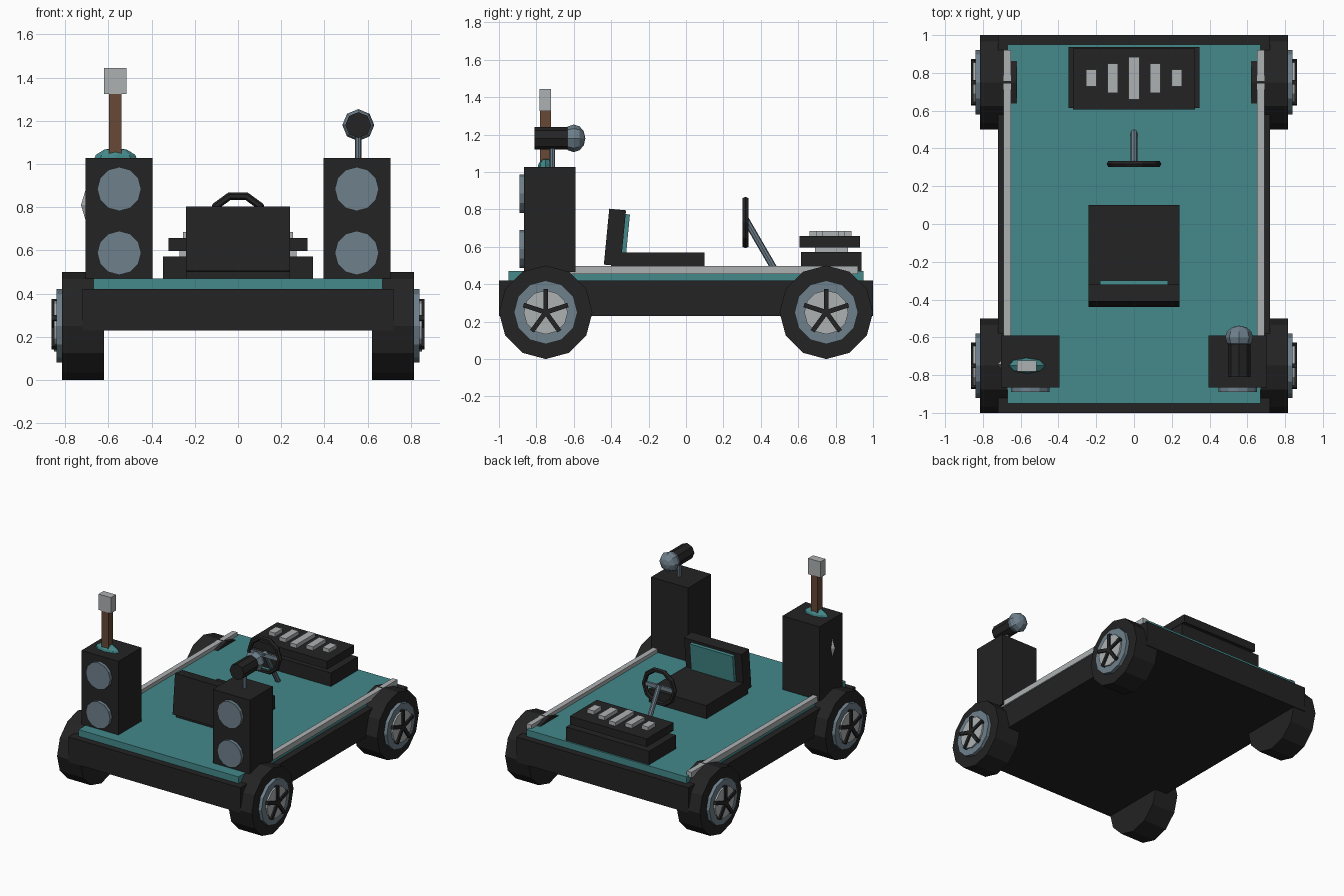
import bpy, math
from mathutils import Vector, Matrix

if "Cube" in bpy.data.objects:
    bpy.data.objects.remove(bpy.data.objects["Cube"])


def mat(name, rgb):
    m = bpy.data.materials.new(name)
    m.diffuse_color = (*rgb, 1)
    m.use_nodes = True
    m.node_tree.nodes["Principled BSDF"].inputs["Base Color"].default_value = m.diffuse_color
    return m


BLACK = mat("black", (0.017, 0.017, 0.017))
TEAL = mat("teal", (0.058, 0.25, 0.26))
LIGHT = mat("light_grey", (0.42, 0.44, 0.45))
STEEL = mat("blue_grey", (0.155, 0.215, 0.26))
BROWN = mat("brown", (0.135, 0.066, 0.036))


def finish(name, m):
    o = bpy.context.object
    o.name = name
    o.data.materials.append(m)
    return o


def box(name, x, y, z, m, pivot=None, tilt=0.0):
    """Box from (min, max) ranges, optionally tilted about an x axis through its centre."""
    c = Vector(((x[0] + x[1]) / 2, (y[0] + y[1]) / 2, (z[0] + z[1]) / 2))
    bpy.ops.mesh.primitive_cube_add(size=1, location=c, rotation=(tilt, 0, 0))
    o = finish(name, m)
    o.scale = (x[1] - x[0], y[1] - y[0], z[1] - z[0])
    return o


def rod(name, a, b, r, sides, m):
    """Cylinder between two points."""
    a, b = Vector(a), Vector(b)
    d = b - a
    bpy.ops.mesh.primitive_cylinder_add(vertices=sides, radius=r, depth=d.length, location=(a + b) / 2)
    o = finish(name, m)
    o.rotation_euler = d.to_track_quat('Z', 'Y').to_euler()
    return o


def ball(name, c, radii, m, seg=8, rings=6, rot=(0, 0, 0)):
    bpy.ops.mesh.primitive_uv_sphere_add(segments=seg, ring_count=rings, radius=1, location=c, rotation=rot)
    o = finish(name, m)
    o.scale = radii
    return o


# chassis and deck
box("chassis", (-0.72, 0.72), (-1, 1), (0.23, 0.42), BLACK)
box("deck", (-0.67, 0.67), (-0.95, 0.95), (0.41, 0.47), TEAL)

for s, side in ((-1, "left"), (1, "right")):
    # side rails
    box(side + "_rail", sorted((s * 0.65, s * 0.69)), (-0.62, 0.92), (0.455, 0.498), LIGHT)

    # wheels
    for y, end in ((-0.75, "front"), (0.75, "rear")):
        n = f"{end}_{side}_"
        rod(n + "tyre", (s * 0.62, y, 0.25), (s * 0.815, y, 0.25), 0.25, 12, BLACK)
        rod(n + "rim", (s * 0.80, y, 0.25), (s * 0.84, y, 0.25), 0.17, 12, STEEL)
        rod(n + "hub", (s * 0.83, y, 0.25), (s * 0.852, y, 0.25), 0.118, 12, LIGHT)
        for k in range(5):
            a = math.tau * k / 5
            mid = Vector((s * 0.852, y + 0.0625 * math.sin(a), 0.25 + 0.0625 * math.cos(a)))
            bpy.ops.mesh.primitive_cube_add(size=1, location=mid, rotation=(-a, 0, 0))
            finish(f"{n}spoke_{k}", BLACK).scale = (0.024, 0.025, 0.125)

    # loudspeaker cabinets with two cones each
    box(side + "_speaker", sorted((s * 0.395, s * 0.705)), (-0.865, -0.59), (0.465, 1.027), BLACK)
    for k, z in enumerate((0.588, 0.884)):
        rod(f"{side}_speaker_cone_{k}", (s * 0.55, -0.85, z), (s * 0.55, -0.89, z), 0.102, 12, STEEL)

# guitar standing in the left cabinet
ball("guitar_lower_body", (-0.57, -0.745, 0.81), (0.157, 0.06, 0.14), LIGHT)
ball("guitar_upper_body", (-0.567, -0.75, 1.01), (0.105, 0.045, 0.065), TEAL)
box("guitar_neck", (-0.597, -0.54), (-0.78, -0.722), (0.9, 1.33), BROWN)
box("guitar_head", (-0.62, -0.517), (-0.782, -0.722), (1.325, 1.445), LIGHT)

# microphone on the right cabinet
rod("microphone_stand", (0.557, -0.715, 1.02), (0.557, -0.715, 1.16), 0.015, 8, STEEL)
rod("microphone_body", (0.557, -0.81, 1.18), (0.557, -0.6, 1.18), 0.06, 8, BLACK)
ball("microphone_head", (0.557, -0.6, 1.18), (0.074, 0.074, 0.062), STEEL, rot=(math.pi / 2, 0, 0))

# seat
box("seat_base", (-0.24, 0.24), (-0.40, 0.10), (0.465, 0.57), BLACK)
lean = -math.radians(5.5)
box("seat_back", (-0.24, 0.24), (-0.425, -0.335), (0.5, 0.8), BLACK, tilt=lean)
box("seat_pad", (-0.18, 0.18), (-0.345, -0.31), (0.56, 0.775), TEAL, tilt=lean)

# steering wheel, crossbar and column
bpy.ops.mesh.primitive_torus_add(major_segments=10, minor_segments=6, major_radius=0.127, minor_radius=0.018,
                                 location=(0, 0.318, 0.73), rotation=(math.pi / 2, 0, 0))
finish("steering_wheel", BLACK)
box("steering_crossbar", (-0.12, 0.12), (0.31, 0.326), (0.715, 0.745), STEEL)
rod("steering_column", (0, 0.32, 0.745), (0, 0.485, 0.46), 0.018, 8, STEEL)

# rear engine block: base, spacer, cover and stepped bars
box("engine_base", (-0.347, 0.347), (0.615, 0.937), (0.465, 0.572), BLACK)
box("engine_spacer", (-0.27, 0.27), (0.69, 0.865), (0.57, 0.6), LIGHT)
box("engine_cover", (-0.322, 0.322), (0.607, 0.93), (0.596, 0.657), BLACK)
for k in range(-2, 3):
    x = 0.1135 * k
    h = (0.112, 0.078, 0.045)[abs(k)]
    box(f"engine_bar_{k + 2}", (x - 0.028, x + 0.028), (0.772 - h, 0.772 + h), (0.65, 0.685), LIGHT)
